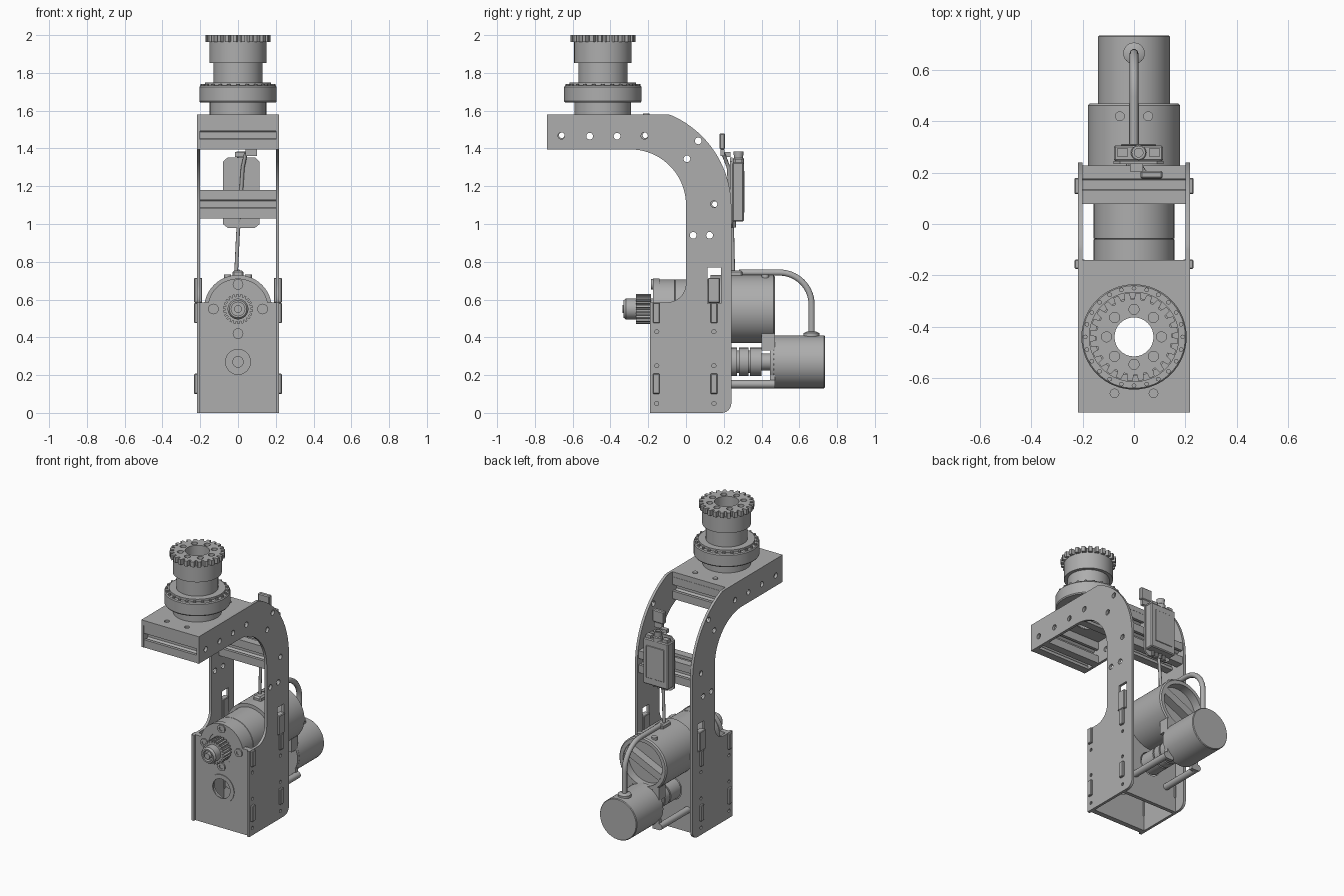
import bpy, bmesh
from math import sin, cos, pi, radians
from mathutils import Matrix, Vector

if "Cube" in bpy.data.objects:
    bpy.data.objects.remove(bpy.data.objects["Cube"])

grey = bpy.data.materials.new("machined_grey")
grey.use_nodes = True
grey.diffuse_color = (0.42, 0.42, 0.42, 1)
grey.node_tree.nodes["Principled BSDF"].inputs["Base Color"].default_value = (0.42, 0.42, 0.42, 1)

# Local axes: UP draws on x/y, FRONT draws on x/z (depth to -y), SIDE draws on y/z (depth to +x)
UP = Matrix.Identity(4)
FRONT = Matrix(((1, 0, 0, 0), (0, 0, -1, 0), (0, 1, 0, 0), (0, 0, 0, 1)))
SIDE = Matrix(((0, 0, 1, 0), (1, 0, 0, 0), (0, 1, 0, 0), (0, 0, 0, 1)))


def finish(name, mesh, angle=35):
    mesh.materials.clear()
    mesh.materials.append(grey)
    mesh.shade_smooth()
    mesh.set_sharp_from_angle(angle=radians(angle))
    obj = bpy.data.objects.new(name, mesh)
    bpy.context.collection.objects.link(obj)
    return obj


def arc(cx, cy, r, a0, a1, n=16):
    return [(cx + r * cos(radians(a0 + (a1 - a0) * i / n)),
             cy + r * sin(radians(a0 + (a1 - a0) * i / n))) for i in range(n + 1)]


def circle(cx, cy, r, n=24):
    return arc(cx, cy, r, 0, 360, n)[:-1]


def rect(x0, x1, y0, y1):
    return [(x0, y0), (x1, y0), (x1, y1), (x0, y1)]


def bolt_circle(cx, cy, ring, r, count, start=0):
    return [circle(cx + ring * cos(radians(start) + 2 * pi * i / count),
                   cy + ring * sin(radians(start) + 2 * pi * i / count), r, 12) for i in range(count)]


def gear_loop(root, tip, teeth):
    pts = []
    for i in range(teeth):
        for frac, r in ((0, root), (0.28, root), (0.4, tip), (0.85, tip)):
            a = 2 * pi * (i + frac) / teeth
            pts.append((r * cos(a), r * sin(a)))
    return pts


def plate(name, loops, thick, axes, at):
    """Outline with holes, given thickness, centred on at."""
    curve = bpy.data.curves.new(name, 'CURVE')
    curve.dimensions, curve.fill_mode, curve.extrude = '2D', 'BOTH', thick / 2
    for loop in loops:
        s = curve.splines.new('POLY')
        s.points.add(len(loop) - 1)
        for p, (u, v) in zip(s.points, loop):
            p.co = (u, v, 0, 1)
        s.use_cyclic_u = True
    temp = bpy.data.objects.new(name, curve)
    mesh = bpy.data.meshes.new_from_object(temp)
    bpy.data.objects.remove(temp)
    bm = bmesh.new()
    bm.from_mesh(mesh)
    bmesh.ops.remove_doubles(bm, verts=bm.verts, dist=1e-5)
    bmesh.ops.recalc_face_normals(bm, faces=bm.faces)
    bm.to_mesh(mesh)
    bm.free()
    mesh.transform(Matrix.Translation(at) @ axes)
    return finish(name, mesh)


def lathe(name, profile, axes, at, closed=False, steps=48):
    """Turn (radius, height) points about the depth axis."""
    bm = bmesh.new()
    vs = [bm.verts.new((r, 0, h)) for r, h in profile]
    edges = [bm.edges.new(p) for p in zip(vs, vs[1:] + vs[:1])][:None if closed else -1]
    bmesh.ops.spin(bm, geom=vs + edges, cent=(0, 0, 0), axis=(0, 0, 1), angle=2 * pi, steps=steps)
    bmesh.ops.remove_doubles(bm, verts=bm.verts, dist=1e-5)
    bmesh.ops.recalc_face_normals(bm, faces=bm.faces)
    mesh = bpy.data.meshes.new(name)
    bm.to_mesh(mesh)
    bm.free()
    mesh.transform(Matrix.Translation(at) @ axes)
    return finish(name, mesh)


def rod(name, r, h0, h1, axes, at, steps=20):
    return lathe(name, [(0, h0), (r, h0), (r, h1), (0, h1)], axes, at, steps=steps)


def box(name, x0, x1, y0, y1, z0, z1, bevel=0):
    bm = bmesh.new()
    bmesh.ops.create_cube(bm, size=1)
    for v in bm.verts:
        v.co = Vector((x0 + (v.co.x + .5) * (x1 - x0), y0 + (v.co.y + .5) * (y1 - y0), z0 + (v.co.z + .5) * (z1 - z0)))
    if bevel:
        bmesh.ops.bevel(bm, geom=bm.edges, offset=bevel, segments=1, affect='EDGES')
    mesh = bpy.data.meshes.new(name)
    bm.to_mesh(mesh)
    bm.free()
    return finish(name, mesh)


def tube(name, pts, r):
    curve = bpy.data.curves.new(name, 'CURVE')
    curve.dimensions, curve.bevel_depth, curve.bevel_resolution, curve.use_fill_caps = '3D', r, 3, True
    s = curve.splines.new('POLY')
    s.points.add(len(pts) - 1)
    for p, co in zip(s.points, pts):
        p.co = (*co, 1)
    temp = bpy.data.objects.new(name, curve)
    mesh = bpy.data.meshes.new_from_object(temp)
    bpy.data.objects.remove(temp)
    return finish(name, mesh, 50)


# Side plates with bolt holes and slots
outline = ([(-.19, 0)] + arc(.19, .05, .05, -90, 0, 6) + arc(-.29, 1.09, .53, 0, 67, 20)
           + [(-.1, 1.58), (-.735, 1.58), (-.735, 1.395)] + arc(-.295, 1.1, .295, 90, 0, 20)
           + arc(-.1, .685, .1, 0, -90, 8) + [(-.19, .585)])
holes = [circle(y, z, .018, 16) for y, z in ((-.66, 1.467), (-.51, 1.465), (-.365, 1.465), (-.22, 1.467),
         (.065, 1.44), (.005, 1.345), (.148, 1.105), (.038, .94), (.125, .94))]
holes += [circle(y, z, .011, 10) for y in (-.155, .148) for z in (.05, .25, .43)]
holes += [rect(.115, .185, .58, .77)]
for side, x in (("left", .209), ("right", -.209)):
    plate(side + "_side_plate", [outline] + holes, .018, SIDE, (x, 0, 0))
    s = 1 if x > 0 else -1
    for y, z0, z1 in ((-.157, .1, .208), (-.157, .475, .583), (.148, .1, .208), (.148, .475, .583), (.148, .583, .715)):
        w = .032 if z0 > .5 else .018
        box(side + "_tab", min(s * .19, s * .232), max(s * .19, s * .232), y - w, y + w, z0, z1, .004)

# Front and back cross plates
arch = [(-.2, 0), (.2, 0), (.2, .585)] + arc(0, .55, .161, 12.5, 167.5, 24) + [(-.2, .585)]
plate("front_plate", [arch, circle(0, .55, .1, 32), circle(0, .27, .08, 32)], .035, FRONT, (0, -.158, 0))
plate("back_plate", [rect(-.2, .2, 0, .585), circle(0, .27, .08, 32)], .025, FRONT, (0, .148, 0))
lathe("front_bearing_rim", [(.066, .17), (.095, .17), (.095, .18), (.066, .18)], FRONT, (0, 0, .27), True)
for i in range(4):
    at = (.13 * cos(i * pi / 2), 0, .55 + .13 * sin(i * pi / 2))
    lathe("front_bolt", [(0, .178), (.014, .178), (.014, .184), (.028, .184), (.028, .17)], FRONT, at, steps=16)

# Slotted cross beams
slot = [(.075, -.022), (.055, -.022), (.055, -.04), (.03, -.018), (.03, .018), (.055, .04), (.055, .022), (.075, .022), (.075, .075)]
section = []
for q in range(4):
    c, s = round(cos(q * pi / 2)), round(sin(q * pi / 2))
    section += [(c * u - s * v, s * u + c * v) for u, v in slot]
for name, y, z in (("front_beam", -.658, 1.47), ("rear_beam", -.215, 1.47), ("middle_beam", .153, 1.105)):
    plate(name, [section, circle(0, 0, .015, 12)], .4, SIDE, (0, y, z))

# Top plate
plate("top_plate", [rect(-.2, .2, -.735, -.14), circle(0, -.44, .078, 32)]
      + [circle(x, -.66, .017, 12) for x in (-.076, .076)], .034, UP, (0, 0, 1.563))
for x in (-.076, .076):
    rod("top_plate_bolt", .017, 1.57, 1.585, UP, (x, -.21, 0))

# Output bearing stack and crown gear
hub = (0, -.44, 0)
lathe("bearing_stack", [(.076, 1.55), (.15, 1.55), (.15, 1.643), (.2, 1.643), (.205, 1.65), (.205, 1.725), (.2, 1.732),
      (.176, 1.732), (.176, 1.748), (.13, 1.748), (.13, 1.853), (.152, 1.853), (.152, 1.965), (.076, 1.965)],
      UP, hub, True, 64)
plate("crown_gear", [gear_loop(.146, .172, 24), circle(0, 0, .076, 32)] + bolt_circle(0, 0, .107, .02, 8),
      .036, UP, (0, -.44, 1.982))
for i in range(24):
    a = 2 * pi * i / 24
    rod("ring_bolt", .009, 1.72, 1.742, UP, (.19 * cos(a), -.44 + .19 * sin(a), 0), 8)

# Main gearbox with recessed rear and cross bar
drive = (0, 0, .55)
lathe("gearbox", [(0, .165), (.06, .165), (.06, .155), (.157, .155), (.157, .06), (.154, .058), (.157, .056),
      (.157, -.13), (.18, -.13), (.18, -.462), (.172, -.47), (.148, -.47), (.148, -.41), (0, -.41)], FRONT, drive, steps=64)
bar = box("gearbox_rear_bar", -.146, .146, .4, .468, -.025, .025)
bar.data.transform(Matrix.Translation(drive) @ Matrix.Rotation(radians(-25), 4, 'Y'))

# Drive pinion
plate("pinion", [gear_loop(.066, .08, 22), circle(0, 0, .03)], .08, FRONT, (0, -.225, .55))
lathe("pinion_hub", [(.1, .16), (.1, .172), (.055, .172), (.055, .318), (.046, .33), (.036, .33), (.036, .305),
      (.02, .305), (.02, .335), (0, .335)], FRONT, drive, steps=32)

# Lower motor, coupling and standoffs
low = (0, 0, .27)
lathe("lower_motor", [(0, -.46), (.135, -.46), (.14, -.465), (.14, -.73), (.136, -.735), (0, -.735)], FRONT, low, steps=64)
lathe("coupling", [(0, .1), (.03, .1), (.03, -.16), (.075, -.16), (.075, -.27), (.06, -.27), (.06, -.28), (.075, -.28),
      (.075, -.33), (.06, -.33), (.06, -.34), (.075, -.34), (.075, -.4), (.045, -.4), (.045, -.47)], FRONT, low, steps=32)
plate("motor_mount", [arc(0, .27, .14, 0, 360, 32)[:-1]], .02, FRONT, (0, .455, 0))
for x in (-.125, .125):
    rod("mount_standoff", .022, -.47, -.15, FRONT, (x, 0, .152))
    box("mount_ear", min(x, x * .6), max(x, x * .6), .445, .47, .13, .2)
    box("upper_mount_ear", min(x, x * .6), max(x, x * .6), .4, .47, .33, .42)

# Motor cable with fittings
path = [(0, .665, .4)] + [(0, y, z) for y, z in arc(.495, .573, .17, 0, 90, 14)] + [(0, .28, .743)]
tube("motor_cable", path, .017)
lathe("cable_gland", [(0, .4), (.042, .4), (.042, .422), (.026, .43), (0, .43)], UP, (0, .665, 0), steps=24)
box("cable_entry", -.03, .03, .2, .3, .7, .755, .01)
for x in (-.055, .055):
    rod("gearbox_plug", .019, .7, .733, UP, (x, .42, 0))

# Control box, its flange, fittings and signal cable
corner = .025
flange = [(-.08, 1.0), (-.055, .98), (.09, .98), (.115, 1.0), (.115, 1.33), (.09, 1.352), (-.055, 1.352), (-.08, 1.33)]
plate("control_box_flange", [flange], .012, FRONT, (0, .24, 0))
box("control_box", -.078, .113, .245, .306, 1.012, 1.325, .006)
box("control_box_cover", -.05, .085, .305, .311, 1.06, 1.28, .002)
lathe("control_box_socket", [(0, 1.32), (.03, 1.32), (.03, 1.345), (.024, 1.35), (.027, 1.385), (.017, 1.385), (.017, 1.36), (0, 1.36)],
      UP, (.018, .278, 0), steps=24)
for x in (-.045, .08):
    box("control_box_terminal", x - .02, x + .02, .262, .296, 1.32, 1.345)
for x in (-.03, 0, .03, .06):
    rod("control_box_foot", .01, .982, 1.015, UP, (x, .255, 0), 10)
box("plug_body", .025, .112, .177, .207, 1.395, 1.48, .006)
box("plug_neck", .04, .1, .182, .203, 1.36, 1.395)
tube("signal_cable", [(-.01, .25, .74), (0, .245, .95), (.015, .236, 1.15), (.025, .225, 1.3), (.04, .2, 1.365), (.06, .192, 1.38)], .01)
box("cable_clip", -.015, .035, .205, .235, 1.355, 1.38)
